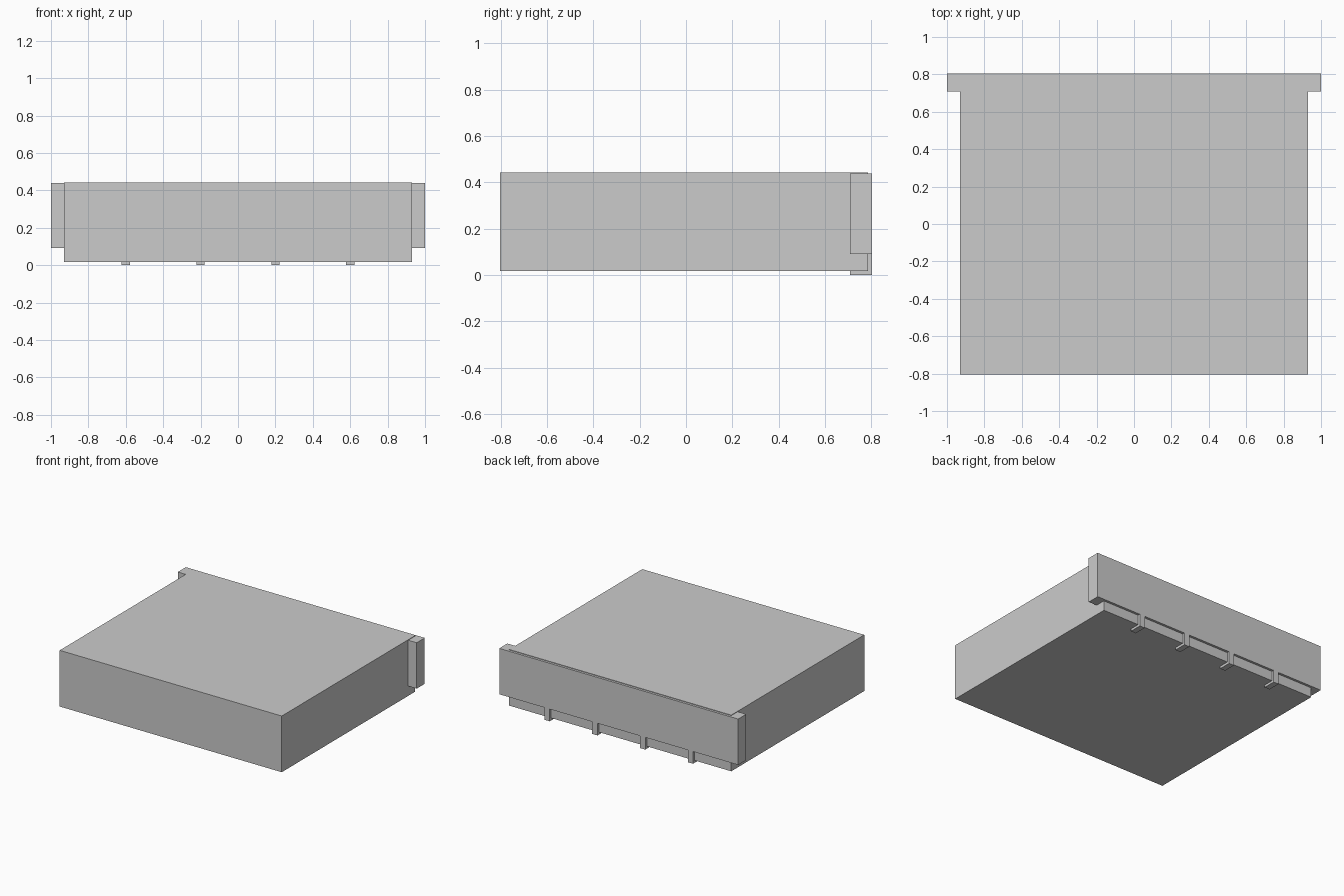
import bpy

if "Cube" in bpy.data.objects:
    bpy.data.objects.remove(bpy.data.objects["Cube"])


def box(name, x, y, z):
    """Axis-aligned box from (min, max) ranges, with real-size mesh data."""
    bpy.ops.mesh.primitive_cube_add(size=1)
    ob = bpy.context.object
    ob.name = name
    ranges = (x, y, z)
    ob.scale = [b - a for a, b in ranges]
    ob.location = [(a + b) / 2 for a, b in ranges]
    bpy.ops.object.transform_apply(location=True, rotation=False, scale=True)
    return ob


# Main housing
box("housing", (-0.929, 0.929), (-0.804, 0.786), (0.018, 0.443))

# Wide rear plate that overhangs both sides
box("rear_plate", (-1.0, 1.0), (0.708, 0.804), (0.092, 0.439))

# Four small tabs below the rear plate, wrapping under the housing
for i in range(4):
    cx = -0.6 + 0.4 * i
    box(f"rear_tab_{i + 1}", (cx - 0.022, cx + 0.022), (0.708, 0.804), (0.0, 0.092))
